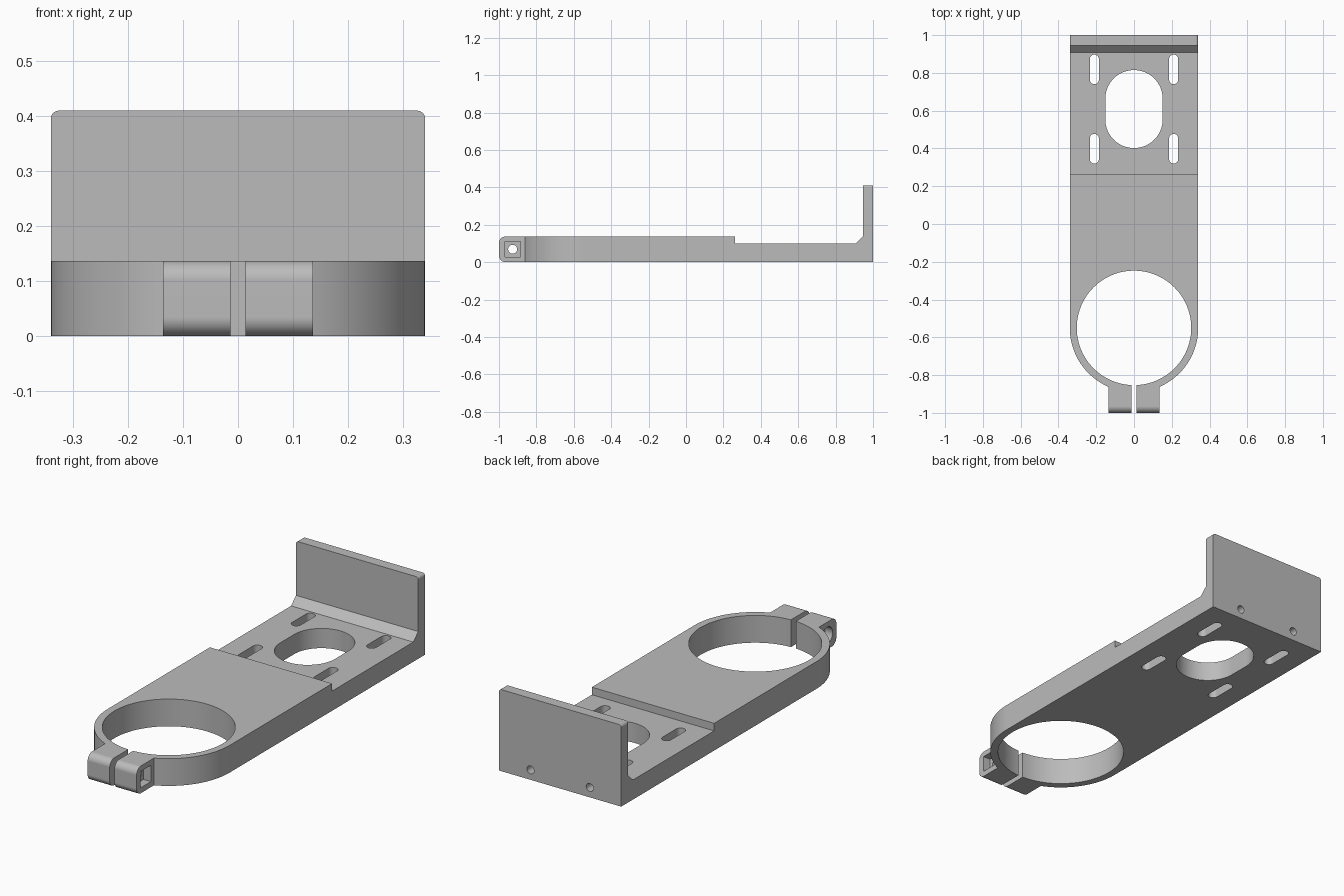
import bpy, bmesh
from math import sin, cos, pi, radians, asin, sqrt

cube = bpy.data.objects.get("Cube")
if cube:
    bpy.data.objects.remove(cube, do_unlink=True)

HALF_W, RING_Y, BORE_R = 0.34, -0.55, 0.303
EAR_X, EAR_BOLT = 0.136, (-0.927, 0.069)


def arc(cx, cy, r, start, end, n=12):
    """Points on an arc, angles in degrees."""
    steps = [radians(start + (end - start) * i / n) for i in range(n + 1)]
    return [(cx + r * cos(a), cy + r * sin(a)) for a in steps]


def circle(cx, cy, r, n=48):
    return arc(cx, cy, r, 0, 360, n)[:-1]


def rect(cx, cy, hx, hy):
    return [(cx - hx, cy - hy), (cx + hx, cy - hy), (cx + hx, cy + hy), (cx - hx, cy + hy)]


def slot(cx, low, high, r, n=16):
    return arc(cx, high - r, r, 0, 180, n) + arc(cx, low + r, r, 180, 360, n)


def prism(name, points, axis, lo, hi):
    """Extrude a flat outline along the named axis."""
    place = {"X": lambda a, b, t: (t, a, b),
             "Y": lambda a, b, t: (a, t, b),
             "Z": lambda a, b, t: (a, b, t)}[axis]
    bm = bmesh.new()
    rings = [[bm.verts.new(place(a, b, t)) for a, b in points] for t in (lo, hi)]
    bm.faces.new(rings[0])
    bm.faces.new(rings[1])
    count = len(points)
    for i in range(count):
        j = (i + 1) % count
        bm.faces.new((rings[0][i], rings[0][j], rings[1][j], rings[1][i]))
    bmesh.ops.recalc_face_normals(bm, faces=bm.faces)
    mesh = bpy.data.meshes.new(name)
    bm.to_mesh(mesh)
    bm.free()
    obj = bpy.data.objects.new(name, mesh)
    bpy.context.collection.objects.link(obj)
    return obj


def combine(target, tool, operation):
    """Apply a boolean and discard the tool."""
    mod = target.modifiers.new("boolean", "BOOLEAN")
    mod.operation, mod.object, mod.solver = operation, tool, "EXACT"
    bpy.context.view_layer.objects.active = target
    bpy.ops.object.modifier_apply(modifier=mod.name)
    bpy.data.objects.remove(tool, do_unlink=True)


# Side profile: rounded clamp nose, stepped plate, gusset and upright flange
nose = 0.035
side = (arc(-1 + nose, nose, nose, 270, 180) + arc(-1 + nose, 0.137 - nose, nose, 180, 90)
        + [(0.262, 0.137), (0.262, 0.099), (0.907, 0.099), (0.946, 0.137),
           (0.946, 0.41), (1, 0.41), (1, 0)])
bracket = prism("clamp_bracket", side, "X", -0.5, 0.5)

# Plan outline: straight sides, ring end and two clamp ears
ear_angle = math_angle = asin(EAR_X / HALF_W) * 180 / pi
ear_y = RING_Y - sqrt(HALF_W ** 2 - EAR_X ** 2)
plan = (arc(0, RING_Y, HALF_W, 180, 270 - ear_angle, 32)
        + [(-EAR_X, -1.1), (EAR_X, -1.1)]
        + arc(0, RING_Y, HALF_W, 270 + ear_angle, 360, 32)
        + [(HALF_W, 1.1), (-HALF_W, 1.1)])
combine(bracket, prism("plan_tool", plan, "Z", -0.2, 0.6), "INTERSECT")

# Rounded upper corners of the flange
corner = 0.014
front = (arc(0.34 - corner, 0.41 - corner, corner, 0, 90, 8)
         + arc(corner - 0.34, 0.41 - corner, corner, 90, 180, 8)
         + [(-0.34, 0.3), (-0.5, 0.3), (-0.5, -0.1), (0.5, -0.1), (0.5, 0.3), (0.34, 0.3)])
combine(bracket, prism("corner_tool", front, "Y", -1.2, 1.2), "INTERSECT")

# Ring bore, clamp gap and large oblong opening
cuts = [(circle(0, RING_Y, BORE_R, 96), "Z", -0.2, 0.3),
        (rect(0, -0.95, 0.0135, 0.15), "Z", -0.2, 0.3),
        (slot(0, 0.402, 0.815, 0.152, 32), "Z", -0.2, 0.3)]

# Four mounting slots and two blind holes in the back
for s in (-1, 1):
    for low, high in ((0.32, 0.477), (0.74, 0.897)):
        cuts.append((slot(s * 0.21, low, high, 0.024), "Z", -0.2, 0.3))
    cuts.append((circle(s * 0.165, 0.05, 0.02, 24), "Y", 0.8, 1.1))

# Clamp bolt hole, square nut pocket and round head recess
cuts += [(circle(*EAR_BOLT, 0.024, 32), "X", -0.3, 0.3),
         (rect(*EAR_BOLT, 0.041, 0.041), "X", 0.095, 0.3),
         (circle(*EAR_BOLT, 0.043, 32), "X", -0.3, -0.095)]
for outline, axis, lo, hi in cuts:
    combine(bracket, prism("cutter", outline, axis, lo, hi), "DIFFERENCE")

# Single grey finish
grey = bpy.data.materials.new("plain_grey")
grey.use_nodes = True
colour = (0.5, 0.5, 0.5, 1)
grey.diffuse_color = colour
grey.node_tree.nodes["Principled BSDF"].inputs["Base Color"].default_value = colour
bracket.data.materials.clear()
bracket.data.materials.append(grey)

# Smooth curved walls, crisp edges, flat faces kept even
bpy.ops.object.select_all(action="DESELECT")
bracket.select_set(True)
bpy.context.view_layer.objects.active = bracket
bpy.ops.object.shade_smooth_by_angle(angle=radians(25))
weighted = bracket.modifiers.new("even_normals", "WEIGHTED_NORMAL")
weighted.keep_sharp = True
